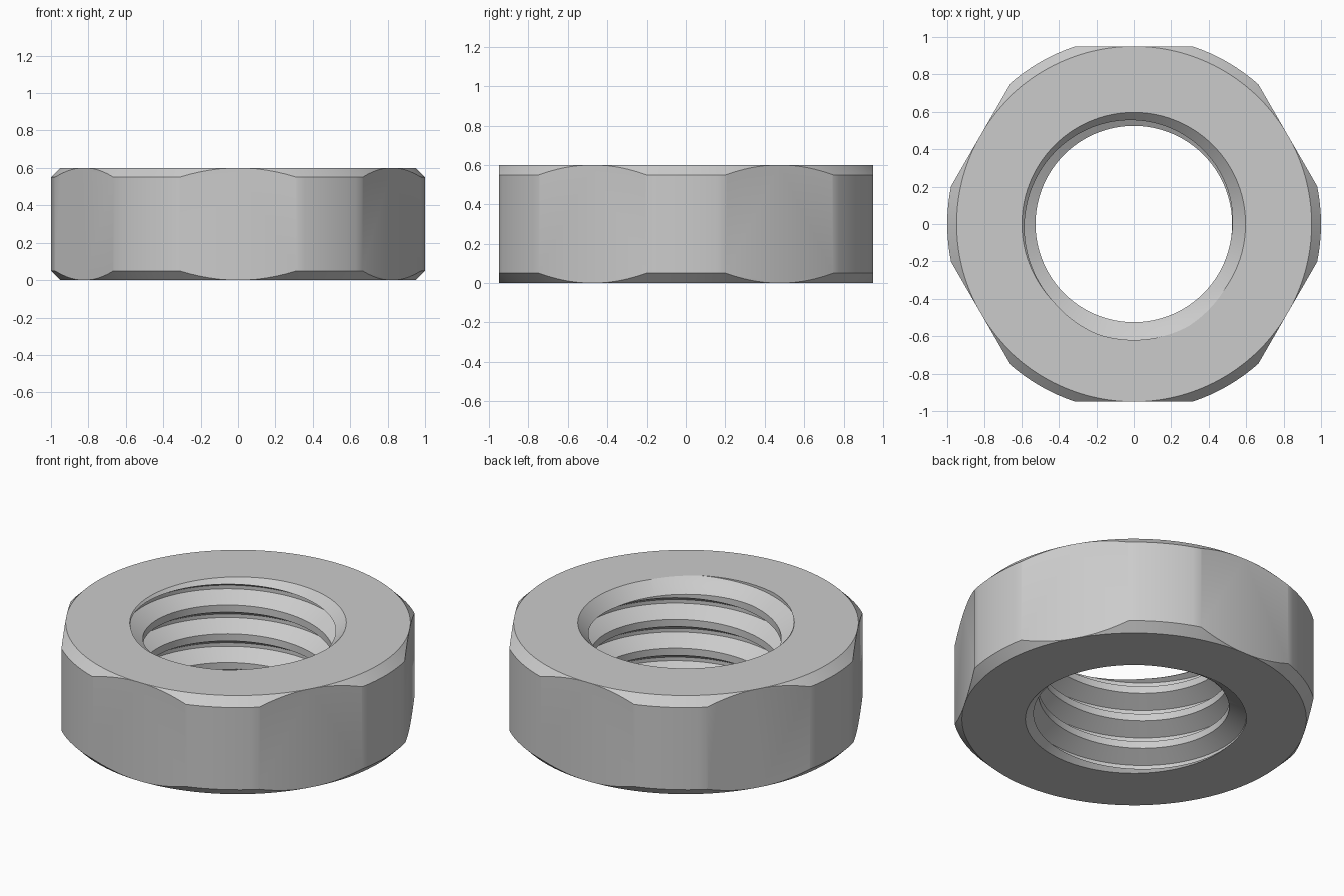
import bpy, bmesh, math
from mathutils import Vector

SEG = 120
HEIGHT = 0.6
PITCH = 0.175
MINOR, MAJOR = 0.525, 0.62
ROOT_ANGLE = math.radians(275)   # where the thread root meets the top face

cube = bpy.data.objects.get("Cube")
if cube:
    bpy.data.objects.remove(cube, do_unlink=True)

steel = bpy.data.materials.new("grey_steel")
steel.use_nodes = True
colour = (0.6, 0.6, 0.6, 1)
steel.diffuse_color = colour
steel.node_tree.nodes["Principled BSDF"].inputs["Base Color"].default_value = colour


def polar(r, a, z):
    return Vector((r * math.cos(a), r * math.sin(a), z))


def finish(bm, name):
    bmesh.ops.recalc_face_normals(bm, faces=bm.faces[:])
    if bm.calc_volume(signed=True) < 0:
        bmesh.ops.reverse_faces(bm, faces=bm.faces[:])
    mesh = bpy.data.meshes.new(name)
    bm.to_mesh(mesh)
    bm.free()
    mesh.materials.append(steel)
    obj = bpy.data.objects.new(name, mesh)
    bpy.context.collection.objects.link(obj)
    return obj


def lathe_ring(name, profile):
    """Closed ring swept around z from a closed (radius, height) profile."""
    bm = bmesh.new()
    rings = [[bm.verts.new(polar(r, math.tau * i / SEG, z)) for r, z in profile]
             for i in range(SEG)]
    for i, ring in enumerate(rings):
        after = rings[(i + 1) % SEG]
        for k in range(len(profile)):
            n = (k + 1) % len(profile)
            bm.faces.new((ring[k], after[k], after[n], ring[n]))
    return finish(bm, name)


def hex_prism(name, apothem):
    """Tall hexagonal bar with corners on the x axis."""
    bm = bmesh.new()
    corners = [polar(apothem / math.cos(math.pi / 6), math.tau * i / 6, 0)
               for i in range(6)]
    low, high = [[bm.verts.new(c + Vector((0, 0, z))) for c in corners]
                 for z in (-1, 2)]
    bm.faces.new(low)
    bm.faces.new(high)
    for i in range(6):
        n = (i + 1) % 6
        bm.faces.new((low[i], low[n], high[n], high[i]))
    return finish(bm, name)


def thread_bar(name):
    """Solid screw bar: flat roots and crests joined by sixty degree flanks."""
    flank = (MAJOR - MINOR) * math.tan(math.pi / 6)
    root = PITCH / 16
    section = [(MAJOR, -root), (MAJOR, root),
               (MINOR, root + flank), (MINOR, PITCH - root - flank)]
    rows = [(r, HEIGHT + z + t * PITCH) for t in range(-6, 3) for r, z in section]
    turn = len(section)
    bm = bmesh.new()
    grid = [[bm.verts.new(polar(r, ROOT_ANGLE + math.tau * i / SEG,
                                z + PITCH * i / SEG)) for r, z in rows]
            for i in range(SEG)]
    # the last column is the first one, a whole turn higher
    top = [bm.verts.new(polar(r, ROOT_ANGLE, z + PITCH)) for r, z in rows[-turn:]]
    grid.append(grid[0][turn:] + top)
    for a, b in zip(grid, grid[1:]):
        for k in range(len(rows) - 1):
            bm.faces.new((a[k], b[k], b[k + 1], a[k + 1]))
    # close both ends with a fan to the axis
    low = bm.verts.new((0, 0, rows[0][1] + PITCH / 2))
    high = bm.verts.new((0, 0, rows[-1][1] + PITCH / 2))
    for e in [e for e in bm.edges if e.is_boundary]:
        bm.faces.new((*e.verts, low if e.verts[0].co.z < HEIGHT / 2 else high))
    return finish(bm, name)


def cut(obj, cutter, operation):
    mod = obj.modifiers.new(operation.lower(), 'BOOLEAN')
    mod.operation = operation
    mod.solver = 'EXACT'
    mod.object = cutter
    bpy.context.view_layer.objects.active = obj
    bpy.ops.object.modifier_apply(modifier=mod.name)
    bpy.data.objects.remove(cutter, do_unlink=True)


# ring blank with bevelled rims and countersunk hole
half = [(0.5, 0.503), (0.597, HEIGHT), (0.95, HEIGHT), (1.0, 0.55)]
blank = half + [(r, HEIGHT - z) for r, z in reversed(half)]
nut = lathe_ring("hex_nut", blank)

# internal thread, then the six flats
cut(nut, thread_bar("thread_cutter"), 'DIFFERENCE')
cut(nut, hex_prism("flats_cutter", 0.9495), 'INTERSECT')

# smooth shading with sharp edges
bpy.ops.object.select_all(action='DESELECT')
nut.select_set(True)
bpy.context.view_layer.objects.active = nut
bpy.ops.object.shade_smooth_by_angle(angle=math.radians(30))
